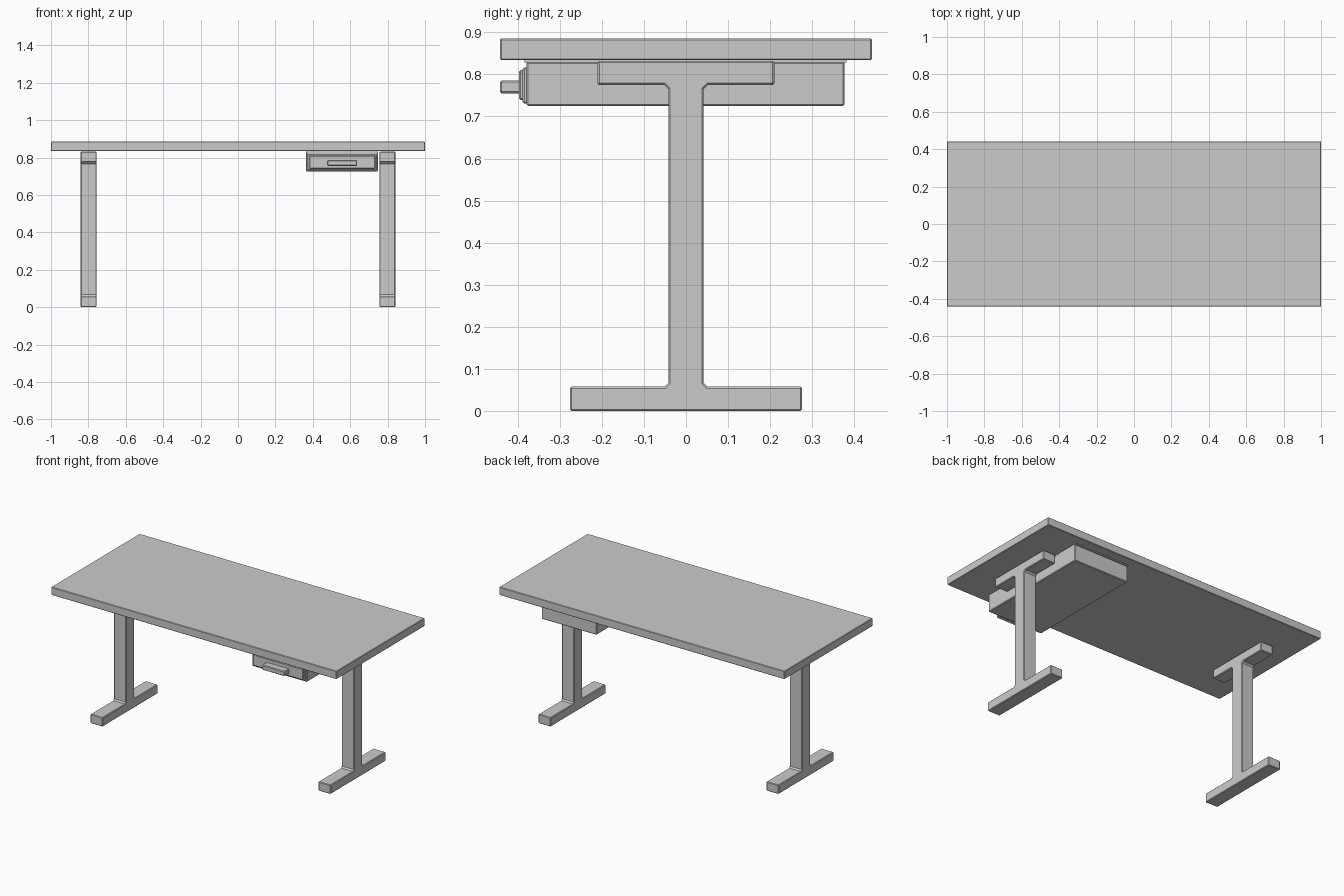
import bpy, bmesh

if "Cube" in bpy.data.objects:
    bpy.data.objects.remove(bpy.data.objects["Cube"])


def finish(name, bm, bevel):
    bmesh.ops.recalc_face_normals(bm, faces=bm.faces[:])
    mesh = bpy.data.meshes.new(name)
    bm.to_mesh(mesh)
    bm.free()
    ob = bpy.data.objects.new(name, mesh)
    bpy.context.collection.objects.link(ob)
    if bevel:
        mod = ob.modifiers.new("edge_bevel", 'BEVEL')
        mod.width = bevel
        mod.segments = 1
        mod.limit_method = 'ANGLE'
        mod.angle_limit = 1.0
    return ob


def box(name, x, y, z, bevel=0.004):
    bm = bmesh.new()
    bmesh.ops.create_cube(bm, size=1)
    for v in bm.verts:
        v.co = [(a + b) / 2 + c * (b - a) for c, (a, b) in zip(v.co, (x, y, z))]
    return finish(name, bm, bevel)


def leg(name, x0, x1):
    # Half of the I-shaped side profile, mirrored across y
    half = [(0.276, 0), (0.276, 0.058), (0.05, 0.058), (0.042, 0.067),
            (0.042, 0.765), (0.052, 0.775), (0.21, 0.775), (0.21, 0.832)]
    profile = half + [(-y, z) for y, z in reversed(half)]
    bm = bmesh.new()
    face = bm.faces.new([bm.verts.new((x0, y, z)) for y, z in profile])
    ext = bmesh.ops.extrude_face_region(bm, geom=[face])
    verts = [g for g in ext["geom"] if isinstance(g, bmesh.types.BMVert)]
    bmesh.ops.translate(bm, verts=verts, vec=(x1 - x0, 0, 0))
    return finish(name, bm, 0.004)


# Desktop
box("desktop", (-1, 1), (-0.442, 0.442), (0.834, 0.885), 0.003)

# Legs with foot and top bracket
leg("left_leg", -0.842, -0.756)
leg("right_leg", 0.756, 0.842)

# Drawer case and mounting plate
box("drawer_case", (0.364, 0.749), (-0.379, 0.377), (0.725, 0.83))
box("drawer_mount", (0.366, 0.747), (-0.384, 0.382), (0.828, 0.834), 0)

# Stepped drawer front and handle
box("drawer_front_frame", (0.371, 0.742), (-0.388, -0.37), (0.731, 0.817))
box("drawer_front_panel", (0.382, 0.734), (-0.397, -0.38), (0.739, 0.810))
box("drawer_handle", (0.477, 0.637), (-0.442, -0.39), (0.755, 0.786))
